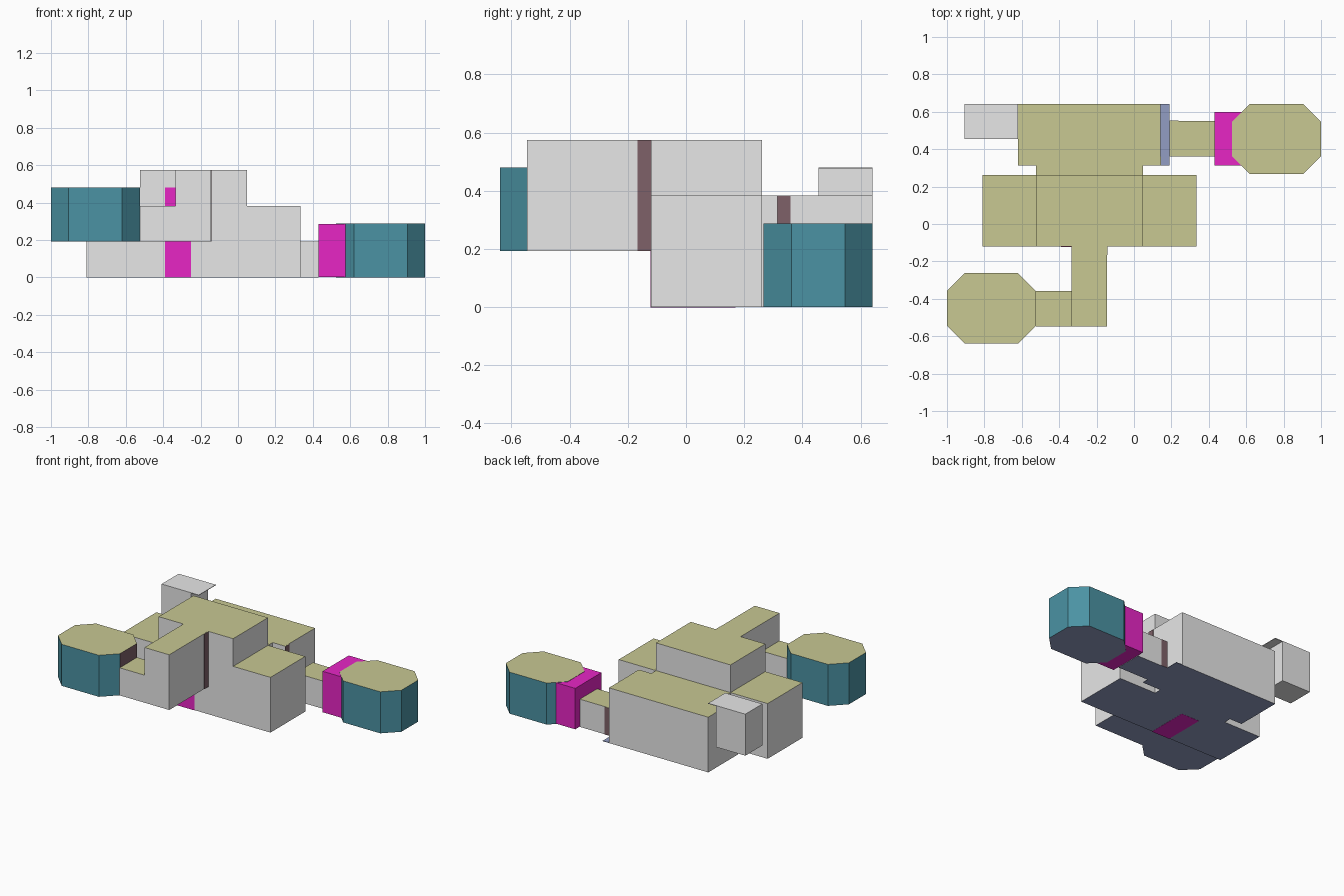
import bpy, bmesh

if "Cube" in bpy.data.objects:
    bpy.data.objects.remove(bpy.data.objects["Cube"])


def material(name, rgb):
    m = bpy.data.materials.new(name)
    m.diffuse_color = (*rgb, 1)
    m.use_nodes = True
    m.node_tree.nodes["Principled BSDF"].inputs["Base Color"].default_value = m.diffuse_color
    return m


GREY = material("wall grey", (0.80, 0.80, 0.80))
KHAKI = material("roof khaki", (0.58, 0.58, 0.29))
NAVY = material("floor blue", (0.29, 0.34, 0.55))
TEAL = material("pod teal", (0.07, 0.29, 0.37))
BROWN = material("trim brown", (0.21, 0.12, 0.14))
PINK = material("magenta", (0.82, 0.02, 0.57))


def prism(name, outline, z0, z1, wall=GREY, top=KHAKI, bottom=NAVY, door=None):
    """Extrude an outline; colour walls, roof and floor by face direction.
    door = sign of the x direction whose wall is brown."""
    bm = bmesh.new()
    base = bm.faces.new([bm.verts.new((x, y, z0)) for x, y in outline])
    ext = bmesh.ops.extrude_face_region(bm, geom=[base])
    for g in ext["geom"]:
        if isinstance(g, bmesh.types.BMVert):
            g.co.z = z1
    bmesh.ops.recalc_face_normals(bm, faces=bm.faces[:])
    bm.normal_update()
    for f in bm.faces:
        n = f.normal
        if n.z > 0.5:
            f.material_index = 1
        elif n.z < -0.5:
            f.material_index = 2
        elif door and n.x * door > 0.9:
            f.material_index = 3
    me = bpy.data.meshes.new(name)
    bm.to_mesh(me)
    bm.free()
    for m in (wall, top, bottom, BROWN):
        me.materials.append(m)
    ob = bpy.data.objects.new(name, me)
    bpy.context.collection.objects.link(ob)
    return ob


def box(name, x0, x1, y0, y1, z0, z1, *mats):
    return prism(name, [(x0, y0), (x1, y0), (x1, y1), (x0, y1)], z0, z1, *mats)


def pod(name, x0, x1, y0, y1, z0, z1, door):
    """Octagonal pod with chamfered corners."""
    c = 0.095
    pts = [(x0 + c, y0), (x1 - c, y0), (x1, y0 + c), (x1, y1 - c),
           (x1 - c, y1), (x0 + c, y1), (x0, y1 - c), (x0, y0 + c)]
    return prism(name, pts, z0, z1, TEAL, KHAKI, NAVY, door)


# Heights rise in steps of about 0.19
A, B, C = 0.192, 0.383, 0.575

# Central block: low wings with a taller middle
box("left_wing", -0.81, -0.525, -0.12, 0.262, 0, B)
box("right_wing", 0.047, 0.333, -0.12, 0.262, 0, B)
box("central_hall", -0.525, 0.047, -0.12, 0.262, 0, C)

# Rear hall, its link to the centre, and the floor lip at its right end
box("rear_link", -0.525, 0.047, 0.262, 0.313, 0, B)
box("rear_hall", -0.62, 0.142, 0.313, 0.642, 0, B)
box("rear_floor_lip", 0.142, 0.19, 0.313, 0.642, 0, 0.003, NAVY, NAVY, NAVY)

# Raised front arm and the side passage to its pod
box("front_arm", -0.335, -0.145, -0.547, -0.12, A, C)
box("front_passage", -0.525, -0.335, -0.547, -0.357, A, B)
pod("front_pod", -1.0, -0.525, -0.64, -0.263, A, 0.48, 1)

# Right passage and pod
box("right_passage", 0.19, 0.43, 0.36, 0.55, 0, A)
pod("right_pod", 0.525, 1.0, 0.267, 0.642, 0, 0.288, -1)

# Grey side box with an overhanging lid
box("side_box", -0.905, -0.68, 0.455, 0.642, A, 0.476, GREY, GREY, GREY)
box("side_box_lid", -0.905, -0.62, 0.455, 0.642, 0.476, 0.48, GREY, GREY, GREY)

# Magenta blocks at the two doorways
box("right_door_block", 0.43, 0.715, 0.313, 0.60, 0.002, 0.286, PINK, PINK, PINK)
box("front_door_block", -0.39, -0.25, -0.122, 0.17, -0.001, 0.48, PINK, PINK, PINK)

# Brown trim strips
T = 0.003
box("arm_trim", -0.147, -0.145 + T, -0.167, -0.12, A, C - 0.001, BROWN, KHAKI, NAVY)
box("rear_hall_trim", 0.14, 0.142 + T, 0.314, 0.36, 0, B - 0.001, BROWN, KHAKI, NAVY)
box("passage_trim", 0.19, 0.237, 0.548, 0.55 + T, 0, A - 0.001, BROWN, KHAKI, NAVY)
